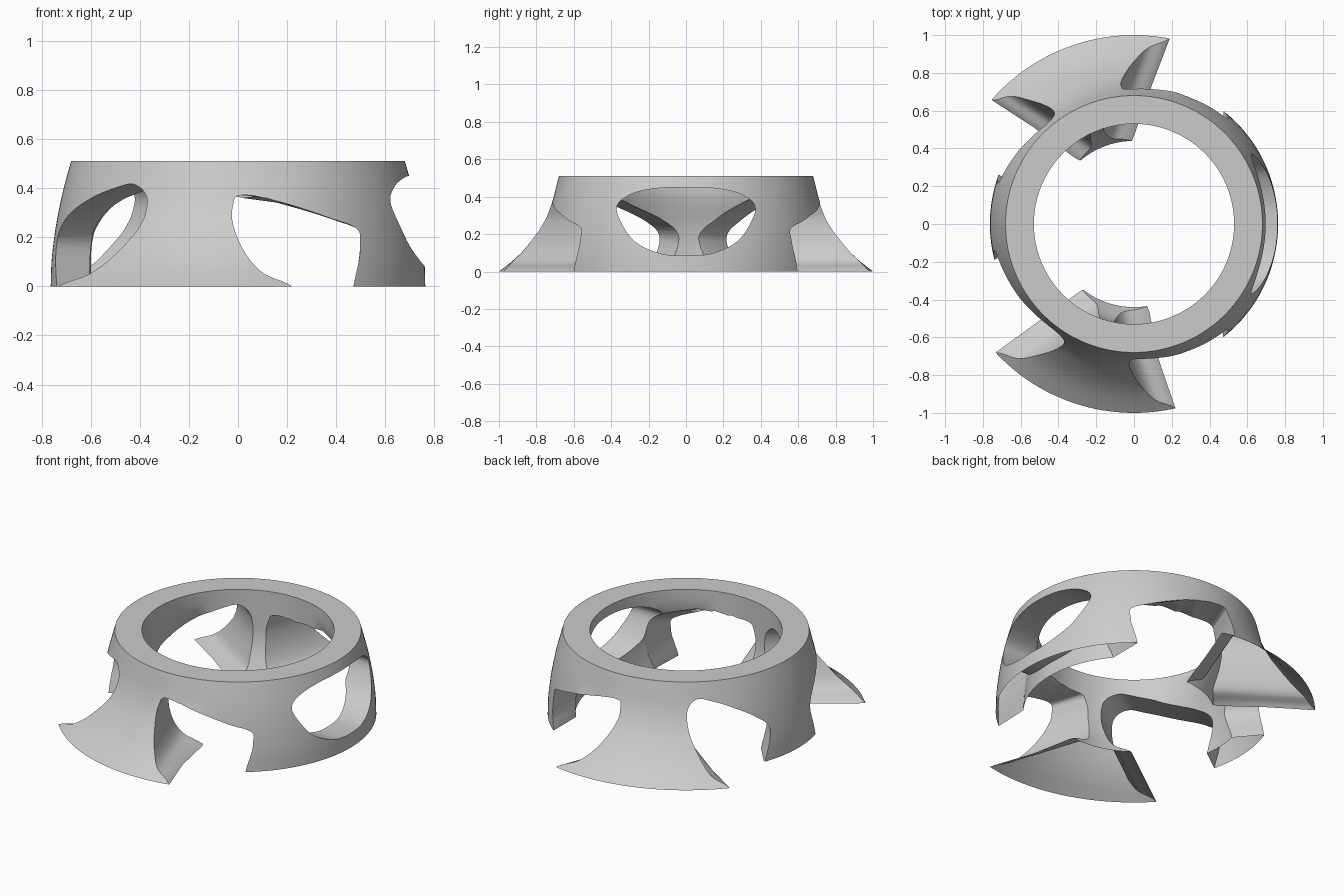
import bpy, bmesh, math
from mathutils import Vector

if "Cube" in bpy.data.objects:
    bpy.data.objects.remove(bpy.data.objects["Cube"])

SEG = 180
Z = [.51, .45, .40, .35, .28, .22, .15, .10, .05, 0]
BODY_OUT = [.68, .697, .710, .722, .736, .746, .755, .76, .762, .763]
BODY_IN = [.53, .53, .535, .55, .575, .592, .602, .606, .609, .61]
LEG_OUT = [.68, .695, .707, .722, .75, .785, .838, .88, .935, 1.0]
LEG_IN = [.53, .53, .53, .53, .53, .527, .51, .49, .465, .44]


def make_object(name, bm):
    bmesh.ops.recalc_face_normals(bm, faces=bm.faces)
    mesh = bpy.data.meshes.new(name)
    bm.to_mesh(mesh)
    bm.free()
    ob = bpy.data.objects.new(name, mesh)
    bpy.context.collection.objects.link(ob)
    return ob


def step(a, b, t):
    t = max(0, min(1, (t - a) / (b - a)))
    return t * t * (3 - 2 * t)


# ring body whose profile flares into a leg at the front and at the back
def ring():
    bm = bmesh.new()
    loops = []
    for i in range(SEG):
        a = 2 * math.pi * i / SEG
        deg = math.degrees(a)
        deg = min(deg, 360 - deg)
        w = step(66, 76, deg) * (1 - step(140, 148, deg))
        prof = [(o + (l - o) * w, z) for o, l, z in zip(BODY_OUT, LEG_OUT, Z)]
        prof += [(o + (l - o) * w, z) for o, l, z in zip(BODY_IN, LEG_IN, Z)][::-1]
        loops.append([bm.verts.new((r * math.cos(a), r * math.sin(a), z)) for r, z in prof])
    n = len(loops[0])
    for i in range(SEG):
        p, q = loops[i], loops[(i + 1) % SEG]
        for j in range(n):
            k = (j + 1) % n
            bm.faces.new((p[j], q[j], q[k], p[k]))
    return make_object("ring_with_legs", bm)


def smooth_outline(pts, sub=6):
    out = []
    n = len(pts)
    for i in range(n):
        p0, p1, p2, p3 = (Vector(pts[(i + k) % n]) for k in (-1, 0, 1, 2))
        for s in range(sub):
            t = s / sub
            out.append(.5 * (2 * p1 + (p2 - p0) * t + (2 * p0 - 5 * p1 + 4 * p2 - p3) * t * t
                             + (3 * p1 - p0 - 3 * p2 + p3) * t ** 3))
    return out


# window cutter: outline in the (sideways, z) plane pushed out along an azimuth,
# optionally widening inward on the side away from the leg
def cutter(name, deg, pts, side=1, widen=0, lift=0):
    a = math.radians(deg)
    d = Vector((math.cos(a), math.sin(a), 0))
    u = Vector((-math.sin(a), math.cos(a), 0))
    line = smooth_outline(pts)
    bm = bmesh.new()
    rows = []
    for r, k in ((.2, 1), (.46, 1), (.72, 0), (1.4, 0)):
        row = []
        for p in line:
            w = k * (1 - step(-.05, .22, p.x))
            x, z = p.x - widen * w, p.y + lift * w * step(.05, .25, p.y)
            row.append(bm.verts.new(d * r + u * side * x + Vector((0, 0, z))))
        rows.append(row)
    bm.faces.new(rows[0])
    bm.faces.new(rows[-1])
    for near, far in zip(rows, rows[1:]):
        for i in range(len(line)):
            k = (i + 1) % len(line)
            bm.faces.new((near[i], near[k], far[k], far[i]))
    bmesh.ops.triangulate(bm, faces=bm.faces)
    ob = make_object(name, bm)
    ob.hide_render = True
    return ob


half = [(.17, .443), (.30, .41), (.37, .345), (.335, .24), (.26, .15), (.13, .095)]
closed = [(0, .45)] + half + [(0, .085)] + [(-x, z) for x, z in half[::-1]]
right = [(.02, -.12), (.11, 0), (.21, .06), (.26, .18), (.26, .32), (.18, .37),
         (-.22, .25), (-.277, .16), (-.25, 0), (-.24, -.12)]
right_back = [(x + (.065 if x > 0 else .02), z) for x, z in right]
left = [(.03, -.12), (.12, 0), (.22, .05), (.27, .14), (.297, .25), (.28, .36), (.206, .415),
        (.108, .40), (-.04, .355), (-.23, .275), (-.32, .18), (-.28, 0), (-.26, -.12)]
left_back = [(x + .11 if x < -.2 else .14 + (x - .12) * .75, z) for x, z in left]

body = ring()
cutters = [cutter("side_window_cutter", 0, closed),
           cutter("front_right_cutter", -71, right, -1, .1, .1),
           cutter("back_right_cutter", 69, right_back, 1, .1, .1),
           cutter("front_left_cutter", -144, left, 1),
           cutter("back_left_cutter", 147, left_back, -1, .08)]
bpy.context.view_layer.objects.active = body
body.select_set(True)
for c in cutters:
    m = body.modifiers.new("window", 'BOOLEAN')
    m.operation = 'DIFFERENCE'
    m.solver = 'EXACT'
    m.object = c
    bpy.ops.object.modifier_apply(modifier=m.name)
for c in cutters:
    bpy.data.objects.remove(c)

# the underside is open, so the shell is hollow from below
bm = bmesh.new()
bm.from_mesh(body.data)
under = [f for f in bm.faces if all(v.co.z < .002 for v in f.verts)]
bmesh.ops.delete(bm, geom=under, context='FACES')
bm.to_mesh(body.data)
bm.free()
bpy.ops.object.shade_smooth_by_angle(angle=math.radians(30))
